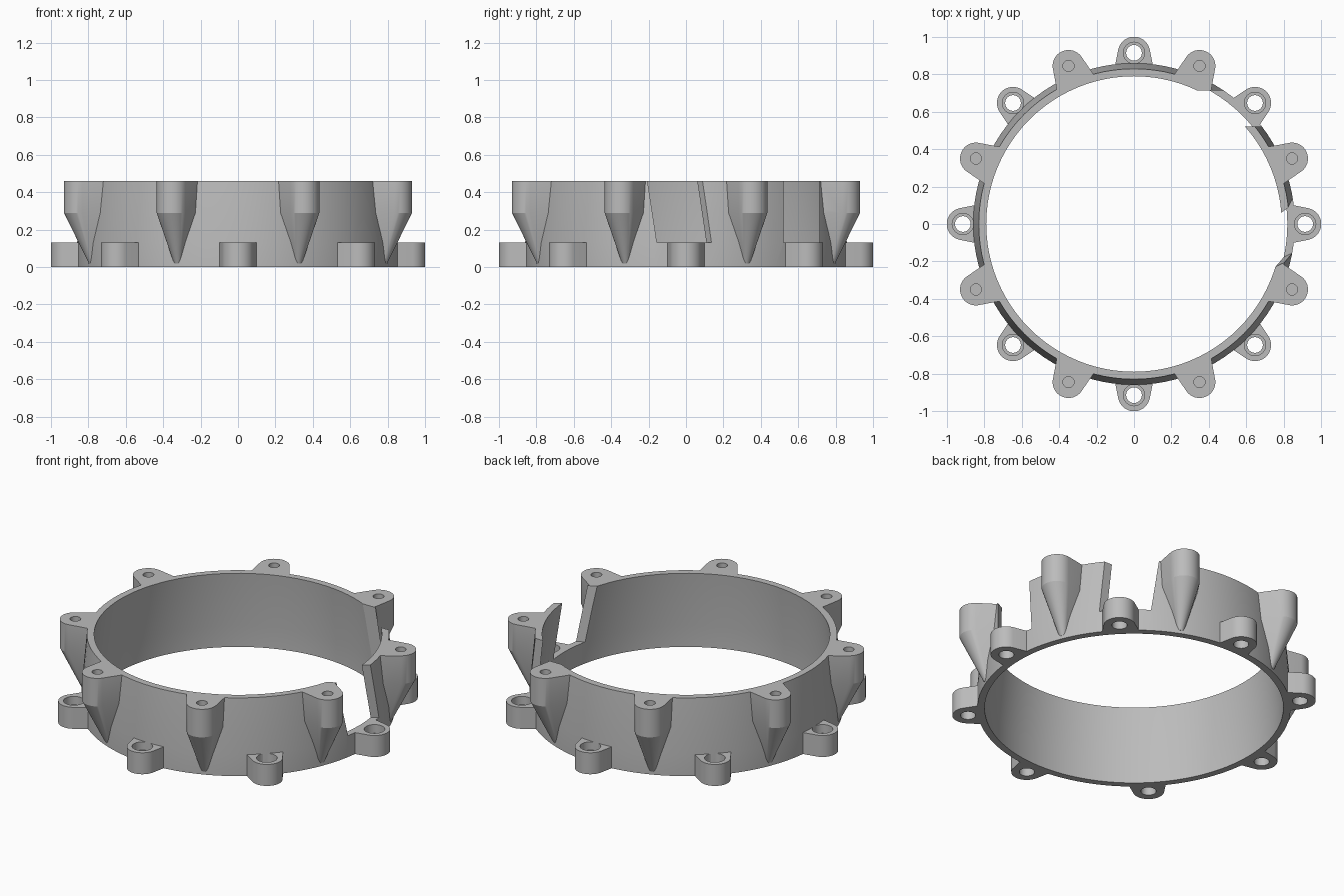
import bpy, bmesh
from math import sin, cos, pi, radians

if "Cube" in bpy.data.objects:
    bpy.data.objects.remove(bpy.data.objects["Cube"], do_unlink=True)

TOP, STEP = 0.46, 0.13
BOSS_R = 0.915          # distance of every boss from the axis

grey = bpy.data.materials.new("plain grey")
grey.use_nodes = True
grey.diffuse_color = (0.5, 0.5, 0.5, 1)
grey.node_tree.nodes["Principled BSDF"].inputs["Base Color"].default_value = (0.5, 0.5, 0.5, 1)


def add_object(name, mesh):
    ob = bpy.data.objects.new(name, mesh)
    bpy.context.collection.objects.link(ob)
    return ob


def loft(name, rings, closed=False):
    """Skin equal-length rings of points; cap the ends or join them in a loop."""
    bm = bmesh.new()
    loops = [[bm.verts.new(p) for p in ring] for ring in rings]
    pairs = list(zip(loops, loops[1:]))
    if closed:
        pairs.append((loops[-1], loops[0]))
    else:
        bm.faces.new(loops[0])
        bm.faces.new(loops[-1])
    for a, b in pairs:
        for i in range(len(a)):
            j = (i + 1) % len(a)
            bm.faces.new((a[i], a[j], b[j], b[i]))
    bmesh.ops.recalc_face_normals(bm, faces=bm.faces)
    mesh = bpy.data.meshes.new(name)
    bm.to_mesh(mesh)
    bm.free()
    mesh.materials.append(grey)
    return add_object(name, mesh)


def circle(r, z, n, x=0):
    return [(x + r * cos(2 * pi * i / n), r * sin(2 * pi * i / n), z) for i in range(n)]


def boss_section(z, inner, half, centre, r):
    """Rounded outline that flares toward the ring wall."""
    arc = [radians(-76 + 152 * i / 20) for i in range(21)]
    return [(inner, -half, z)] + [(centre + r * cos(t), r * sin(t), z) for t in arc] + [(inner, half, z)]


def cut(ob, cutter):
    mod = ob.modifiers.new("cut", "BOOLEAN")
    mod.operation, mod.solver, mod.object = "DIFFERENCE", "EXACT", cutter
    bpy.context.view_layer.objects.active = ob
    bpy.ops.object.modifier_apply(modifier=mod.name)


def smooth(ob):
    bpy.ops.object.select_all(action="DESELECT")
    ob.select_set(True)
    bpy.context.view_layer.objects.active = ob
    bpy.ops.object.shade_smooth_by_angle(angle=radians(20))


# Ring wall: straight foot, then leaning slightly inward
profile = [(0.86, 0), (0.86, STEP), (0.83, TOP), (0.79, TOP), (0.82, STEP), (0.82, 0)]
ring = loft("ring_wall", [circle(r, z, 96) for r, z in profile], closed=True)

# Two openings in the upper wall
slanted = [(0.70, -0.255), (0.92, -0.15), (0.92, 0.16), (0.74, 0.025)]
side_gap = loft("side_gap_cutter", [[(x, y + 0.03, STEP) for x, y in slanted],
                                    [(x, y - 0.005, TOP + 0.05) for x, y in slanted]])
square = [(0.3, 0.52), (0.9, 0.52), (0.9, 0.715), (0.3, 0.715)]
corner_gap = loft("corner_gap_cutter", [[(x, y, z) for x, y in square] for z in (STEP, TOP + 0.05)])
for gap in (side_gap, corner_gap):
    cut(ring, gap)
smooth(ring)

# Low lug with a counterbored through hole
lug = loft("mounting_lug", [boss_section(z, 0.83, 0.105, BOSS_R, 0.086) for z in (0, STEP)])
bore = loft("bore_cutter", [circle(r, z, 32, BOSS_R) for r, z in
                            ((0.042, -0.05), (0.042, 0.08), (0.057, 0.08), (0.057, 0.2))])
cut(lug, bore)
smooth(lug)

# Tall boss tapering down to a point, with a blind screw hole
tower = loft("screw_tower", [
    boss_section(0.02, 0.838, 0.02, 0.842, 0.02),
    boss_section(0.29, 0.82, 0.105, BOSS_R, 0.085),
    boss_section(TOP, 0.805, 0.11, BOSS_R, 0.085)])
pilot = loft("pilot_cutter", [circle(0.03, z, 24, BOSS_R) for z in (0.3, TOP + 0.05)])
cut(tower, pilot)
smooth(tower)

# Repeat both bosses around the ring
towers = [tower]
for k in range(1, 8):
    add_object("mounting_lug_%d" % (k + 1), lug.data).rotation_euler.z = k * pi / 4
    towers.append(add_object("screw_tower_%d" % (k + 1), tower.data.copy()))
for k, ob in enumerate(towers):
    ob.rotation_euler.z = pi / 8 + k * pi / 4
bpy.context.view_layer.update()

# Trim the towers beside the openings
cut(towers[1], corner_gap)
cut(towers[7], side_gap)

for helper in (side_gap, corner_gap, bore, pilot):
    bpy.data.objects.remove(helper, do_unlink=True)
